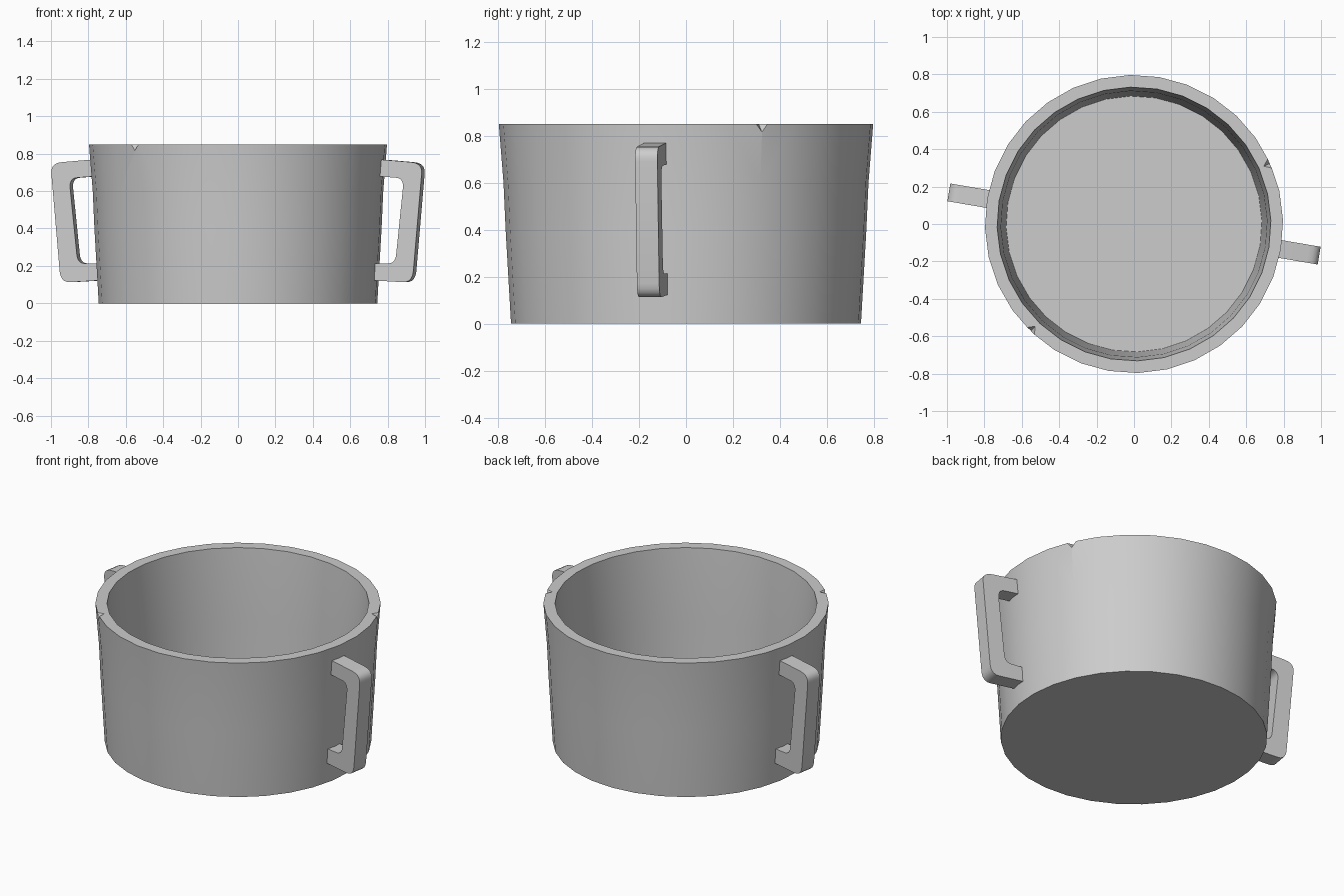
import bpy, bmesh
from math import cos, sin, pi, radians
from mathutils import Matrix, Vector

SIDES = 32
TURN = radians(-9.7)

cube = bpy.data.objects.get("Cube")
if cube:
    bpy.data.objects.remove(cube)

grey = bpy.data.materials.new("light_grey")
grey.use_nodes = True
colour = (0.604, 0.604, 0.604, 1)
grey.diffuse_color = colour
grey.node_tree.nodes["Principled BSDF"].inputs["Base Color"].default_value = colour


def make_object(name, bm):
    bmesh.ops.recalc_face_normals(bm, faces=bm.faces)
    mesh = bpy.data.meshes.new(name)
    bm.to_mesh(mesh)
    bm.free()
    mesh.materials.append(grey)
    obj = bpy.data.objects.new(name, mesh)
    bpy.context.collection.objects.link(obj)
    return obj


def activate(obj):
    bpy.ops.object.select_all(action='DESELECT')
    obj.select_set(True)
    bpy.context.view_layer.objects.active = obj


def smooth(obj):
    activate(obj)
    bpy.ops.object.shade_smooth_by_angle(angle=radians(30))


# Pot body: flared outer wall, flat rim, inner wall and floor
def build_pot():
    profile = [(0.745, 0), (0.768, 0.4), (0.777, 0.6), (0.797, 0.85),
               (0.732, 0.85), (0.712, 0.6), (0.703, 0.4), (0.684, 0.06)]
    bm = bmesh.new()
    rings = []
    for r, z in profile:
        angles = [TURN + 2 * pi * i / SIDES for i in range(SIDES)]
        rings.append([bm.verts.new((r * cos(a), r * sin(a), z)) for a in angles])
    for low, high in zip(rings, rings[1:]):
        for i in range(SIDES):
            j = (i + 1) % SIDES
            bm.faces.new((low[i], low[j], high[j], high[i]))
    bm.faces.new(rings[0])
    bm.faces.new(rings[-1])
    return make_object("pot_body", bm)


# Small pointed cutters for the two nicks in the outer rim
def build_nick_cutter():
    bm = bmesh.new()
    for degrees in (24, 226):
        place = Matrix.Rotation(radians(degrees), 4, 'Z') @ Matrix.Translation((0.795, 0, 0.85))
        points = [(0.035, 0, 0), (0, 0.027, 0), (-0.035, 0, 0), (0, -0.027, 0)]
        ring = [bm.verts.new(place @ Vector(p)) for p in points]
        for height in (0.035, -0.035):
            tip = bm.verts.new(place @ Vector((0, 0, height)))
            for i in range(4):
                bm.faces.new((ring[i], ring[(i + 1) % 4], tip))
    cutter = make_object("nick_cutter", bm)
    cutter.hide_render = True
    return cutter


# Rounded corner made from a quadratic curve
def corner(start, control, end, steps=5):
    a, b, c = Vector(start), Vector(control), Vector(end)
    for i in range(steps + 1):
        t = i / steps
        yield a * (1 - t) ** 2 + b * 2 * t * (1 - t) + c * t * t


# Handle: bracket outline in the radial plane, extruded to its thickness
def build_handle(name, angle):
    outline = [Vector((0.74, 0.772)),
               *corner((0.945, 0.755), (1.012, 0.75), (1.004, 0.69)),
               *corner((0.959, 0.17), (0.953, 0.11), (0.9, 0.113)),
               Vector((0.715, 0.124)), Vector((0.715, 0.213)),
               *corner((0.825, 0.213), (0.862, 0.215), (0.866, 0.26)),
               *corner((0.903, 0.62), (0.906, 0.672), (0.86, 0.672)),
               Vector((0.74, 0.681))]
    bm = bmesh.new()
    face = bm.faces.new([bm.verts.new((p.x, -0.048, p.y)) for p in outline])
    sweep = bmesh.ops.extrude_face_region(bm, geom=[face], use_keep_orig=True)
    moved = [g for g in sweep["geom"] if isinstance(g, bmesh.types.BMVert)]
    bmesh.ops.translate(bm, verts=moved, vec=(0, 0.096, 0))
    bmesh.ops.rotate(bm, verts=bm.verts, matrix=Matrix.Rotation(angle, 3, 'Z'))
    smooth(make_object(name, bm))


pot = build_pot()
cutter = build_nick_cutter()
activate(pot)
nicks = pot.modifiers.new("nicks", 'BOOLEAN')
nicks.operation = 'DIFFERENCE'
nicks.solver = 'EXACT'
nicks.object = cutter
bpy.ops.object.modifier_apply(modifier=nicks.name)
bpy.data.objects.remove(cutter)
smooth(pot)

build_handle("left_handle", TURN)
build_handle("right_handle", TURN + pi)
